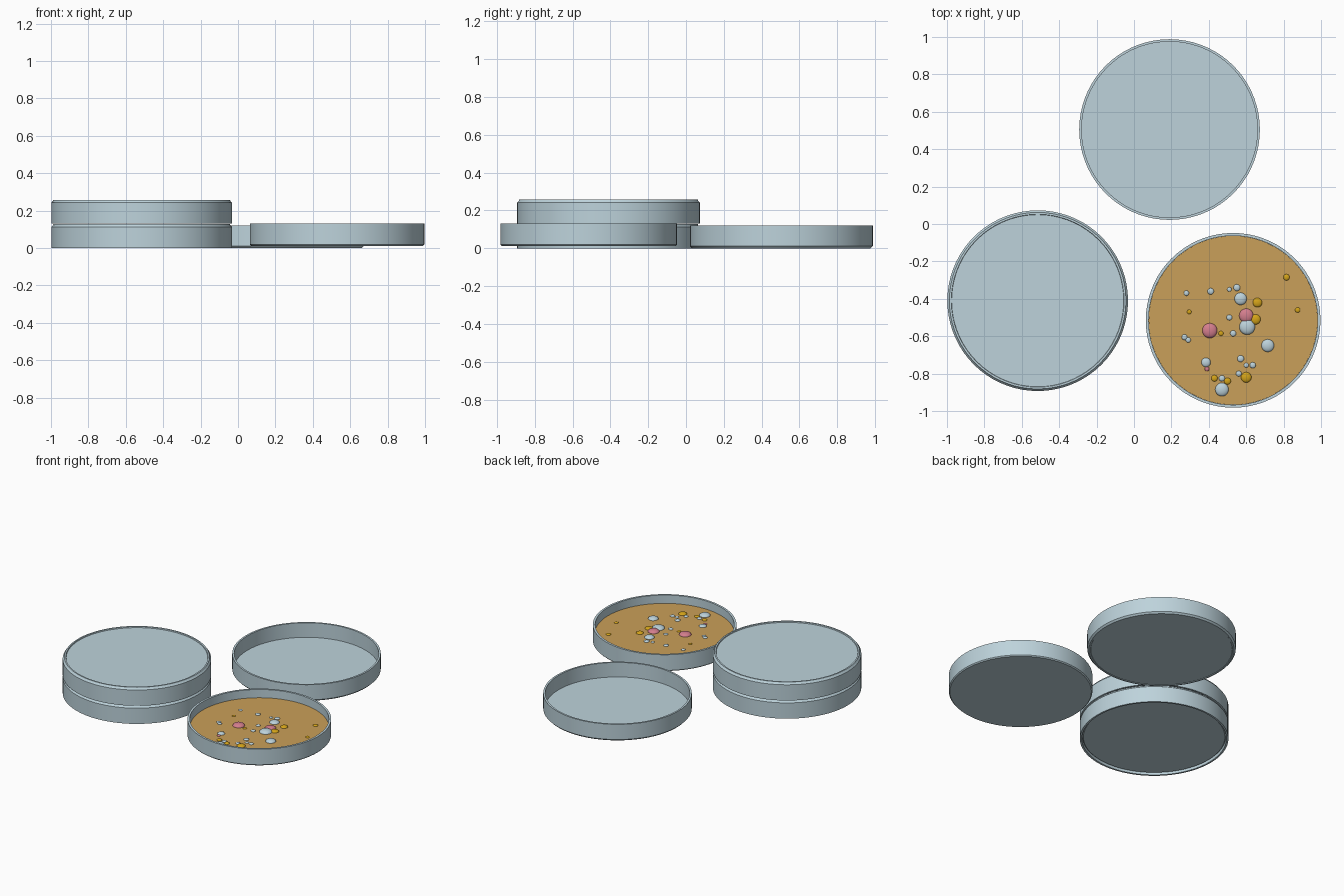
import bpy, bmesh, math
from mathutils import Matrix, Vector

if "Cube" in bpy.data.objects:
    bpy.data.objects.remove(bpy.data.objects["Cube"], do_unlink=True)


def make_material(name, color):
    mat = bpy.data.materials.new(name)
    mat.use_nodes = True
    rgba = (*color, 1.0)
    mat.diffuse_color = rgba
    mat.node_tree.nodes["Principled BSDF"].inputs["Base Color"].default_value = rgba
    return mat


GLASS = make_material("pale blue grey plastic", (0.51, 0.65, 0.71))
AGAR = make_material("amber agar", (0.59, 0.35, 0.10))
YELLOW = make_material("golden yellow", (0.66, 0.37, 0.01))
PINK = make_material("rose pink", (0.66, 0.21, 0.27))


def finish(name, bm, mat, location=(0, 0, 0)):
    mesh = bpy.data.meshes.new(name)
    bm.to_mesh(mesh)
    bm.free()
    mesh.materials.append(mat)
    obj = bpy.data.objects.new(name, mesh)
    bpy.context.collection.objects.link(obj)
    obj.location = location
    bpy.ops.object.select_all(action="DESELECT")
    obj.select_set(True)
    bpy.context.view_layer.objects.active = obj
    bpy.ops.object.shade_smooth_by_angle(angle=math.radians(30))
    return obj


def lathe(name, profile, mat, location):
    """Spin a (radius, height) profile around the vertical axis."""
    bm = bmesh.new()
    verts = [bm.verts.new((r, 0, z)) for r, z in profile]
    edges = [bm.edges.new(pair) for pair in zip(verts, verts[1:])]
    bmesh.ops.spin(bm, geom=verts + edges, cent=(0, 0, 0), axis=(0, 0, 1),
                   angle=math.tau, steps=72)
    bmesh.ops.remove_doubles(bm, verts=bm.verts[:], dist=0.0001)
    bmesh.ops.recalc_face_normals(bm, faces=bm.faces[:])
    return finish(name, bm, mat, location)


def lid(name, location, height, rim, flipped=False):
    """Shallow cap with a chamfered edge and a raised stacking ring."""
    top = height - rim
    profile = [(0, top), (0.46, top), (0.462, height), (0.472, height),
               (0.475, top), (0.483, top - 0.008), (0.483, 0), (0.47, 0),
               (0.47, top - 0.013), (0, top - 0.013)]
    if flipped:
        profile = [(r, height - z) for r, z in profile]
    return lathe(name, profile, GLASS, location)


def dish(name, location, height):
    """Shallow tray with a small chamfer under the wall."""
    profile = [(0, 0), (0.46, 0), (0.467, 0.007), (0.467, height),
               (0.452, height), (0.452, 0.013), (0, 0.013)]
    return lathe(name, profile, GLASS, location)


# Stack of two closed dishes
STACK = Vector((-0.515, -0.41, 0))
for label, z in (("lower", 0), ("upper", 0.13)):
    lid(label + "_lid", STACK + Vector((0, 0, z)), 0.128, 0.007)
    dish(label + "_dish", STACK + Vector((0, 0, z + 0.012)), 0.09)

# Open lid lying upside down
lid("open_lid", (0.19, 0.505, 0), 0.12, 0.003, flipped=True)

# Open dish filled with agar
DISH = Vector((0.53, -0.515, 0.012))
AGAR_TOP = 0.072
dish("open_dish", DISH, 0.119)
lathe("agar", [(0, 0.014), (0.4515, 0.014), (0.4515, AGAR_TOP - DISH.z),
               (0, AGAR_TOP - DISH.z)], AGAR, DISH)

# Colonies on the agar: x, y and radius in hundredths
colonies = {
    "pale_colonies": (GLASS, [
        (28, -37, 1.4), (41, -36, 1.7), (51, -35, 1.2), (55, -34, 1.8),
        (57, -40, 3.3), (51, -50, 1.5), (60.5, -55, 4.2), (53, -58.5, 1.6),
        (27, -60.5, 1.5), (29, -62, 1.4), (71.5, -65, 3.4), (38.5, -74, 2.5),
        (57, -72, 1.8), (60, -75.5, 1.3), (63.5, -75.5, 1.6), (56, -80, 1.5),
        (47, -82.5, 1.6), (47, -88.5, 3.6)]),
    "yellow_colonies": (YELLOW, [
        (29.5, -47, 1.2), (81.5, -28.5, 1.7), (66, -42, 2.5), (65, -51, 2.7),
        (87.5, -46, 1.4), (46.5, -58.5, 1.3), (43, -82.5, 1.7), (50, -84, 1.8),
        (60, -82, 2.8)]),
    "pink_colonies": (PINK, [(60, -49, 3.8), (40.5, -57, 4), (39, -77.5, 1.2)]),
}
for name, (mat, spots) in colonies.items():
    bm = bmesh.new()
    for x, y, r in spots:
        place = Matrix.Translation((x / 100, y / 100, AGAR_TOP))
        squash = Matrix.Diagonal((1, 1, 0.45, 1))
        bmesh.ops.create_uvsphere(bm, u_segments=20, v_segments=12,
                                  radius=r / 100, matrix=place @ squash)
    finish(name, bm, mat)
